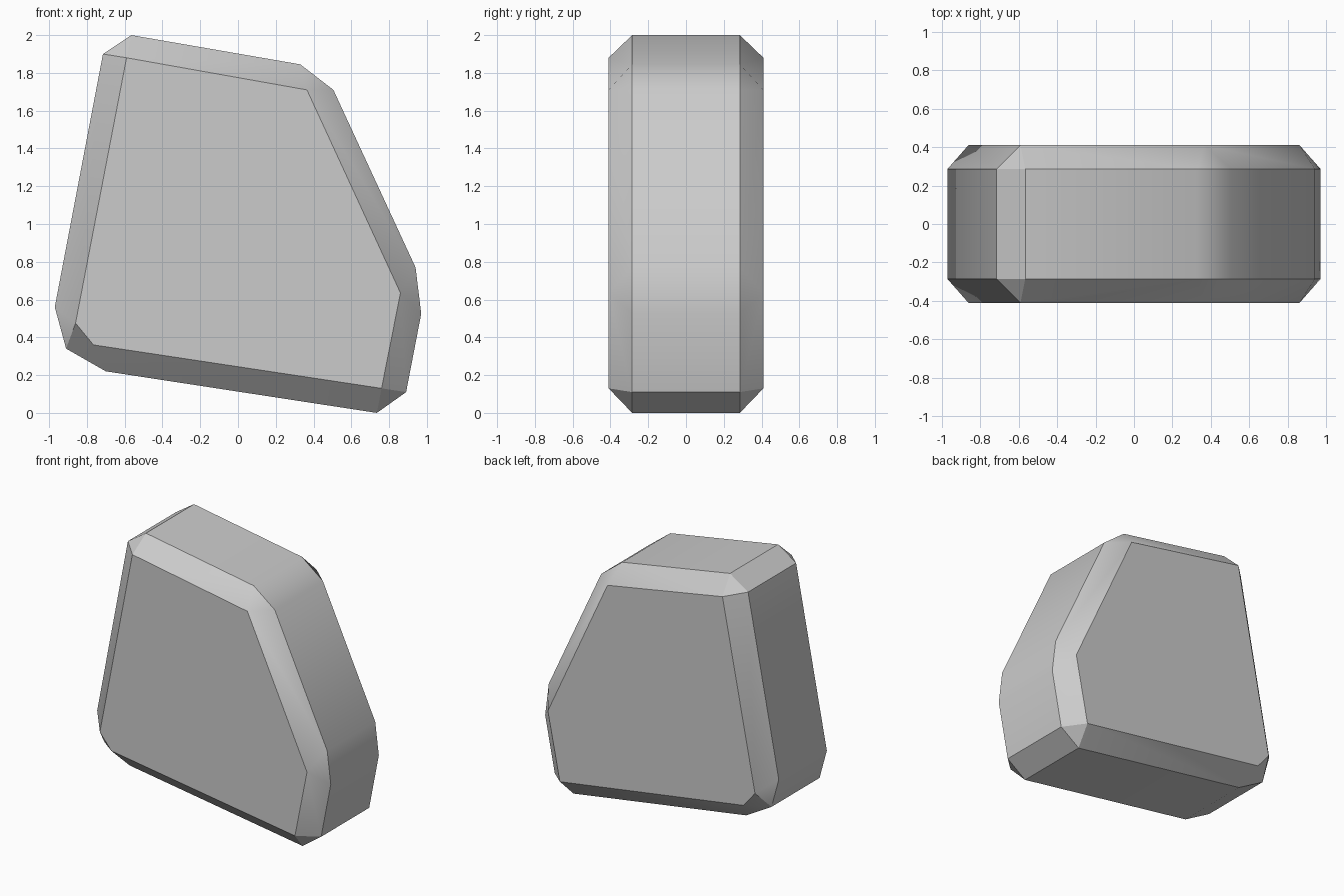
import bpy
import bmesh
import math

cube = bpy.data.objects.get("Cube")
if cube:
    bpy.data.objects.remove(cube, do_unlink=True)

# Single stone-grey material
stone = bpy.data.materials.new("stone_grey")
stone.use_nodes = True
colour = (0.6, 0.6, 0.6, 1.0)
stone.diffuse_color = colour
bsdf = stone.node_tree.nodes["Principled BSDF"]
bsdf.inputs["Base Color"].default_value = colour
bsdf.inputs["Roughness"].default_value = 0.9

# Outer outline (x, z), counter-clockwise from the left side
RIM = [(-0.97, 0.56), (-0.91, 0.34), (-0.70, 0.22), (0.735, 0.0),
       (0.89, 0.11), (0.97, 0.525), (0.94, 0.77), (0.505, 1.71),
       (0.33, 1.845), (-0.565, 2.0), (-0.715, 1.90)]
# Outline of the flat front and back faces
FACE = [(-0.86, 0.475), (-0.765, 0.36), (0.76, 0.13),
        (0.86, 0.635), (0.365, 1.71), (-0.59, 1.88)]
# Face corner that each rim corner slopes up to
CORNER = [0, 0, 1, 2, 2, 3, 3, 4, 4, 5, 5]
RIM_Y, FACE_Y = 0.285, 0.41

bm = bmesh.new()
rims = []
for side in (-1, 1):
    rim = [bm.verts.new((x, side * RIM_Y, z)) for x, z in RIM]
    face = [bm.verts.new((x, side * FACE_Y, z)) for x, z in FACE]
    rims.append(rim)
    # Flat slab face
    bm.faces.new(face)
    # Chamfer between the rim and the face; corners close as triangles
    for i in range(len(RIM)):
        j = (i + 1) % len(RIM)
        loop = [rim[i], rim[j], face[CORNER[j]], face[CORNER[i]]]
        bm.faces.new(list(dict.fromkeys(loop)))

# Edge band joining front to back
front, back = rims
for i in range(len(RIM)):
    j = (i + 1) % len(RIM)
    bm.faces.new((front[i], front[j], back[j], back[i]))

bmesh.ops.recalc_face_normals(bm, faces=bm.faces[:])
mesh = bpy.data.meshes.new("rock_slab")
bm.to_mesh(mesh)
bm.free()
mesh.materials.append(stone)

rock = bpy.data.objects.new("rock_slab", mesh)
bpy.context.collection.objects.link(rock)

# Soft shading over the shallow corners, crisp on the chamfers
bpy.ops.object.select_all(action="DESELECT")
rock.select_set(True)
bpy.context.view_layer.objects.active = rock
bpy.ops.object.shade_smooth_by_angle(angle=math.radians(30))
